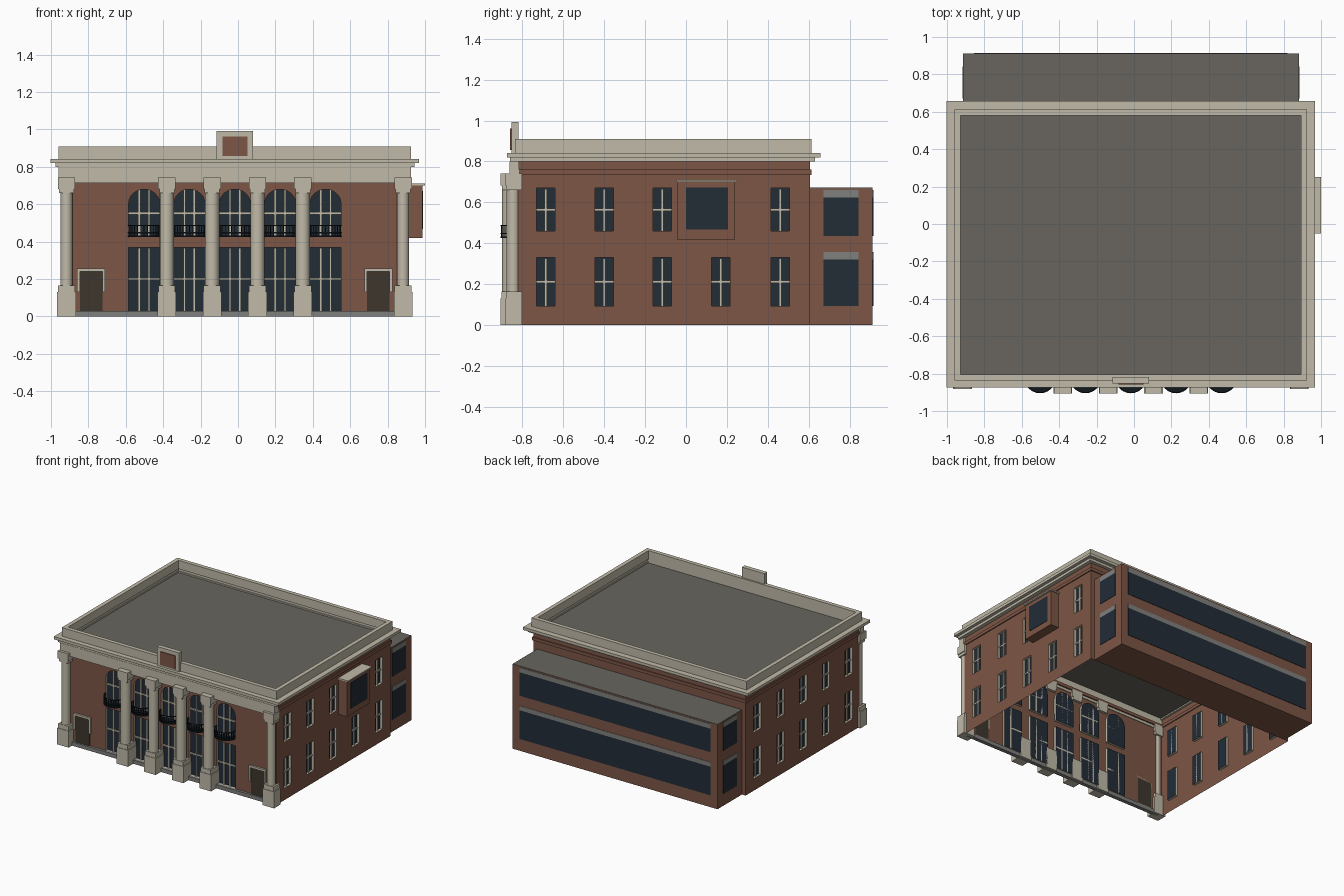
import bpy, bmesh
from math import sin, cos, pi
from mathutils import Vector, Matrix

if "Cube" in bpy.data.objects:
    bpy.data.objects.remove(bpy.data.objects["Cube"])


def material(name, *rgb):
    m = bpy.data.materials.new(name)
    m.use_nodes = True
    m.diffuse_color = (*rgb, 1)
    m.node_tree.nodes["Principled BSDF"].inputs["Base Color"].default_value = (*rgb, 1)
    return m


BRICK = material("brick", .205, .093, .061)
CREAM = material("cream stone", .527, .491, .392)
ROOF = material("roof grey", .138, .13, .112)
GLASS = material("dark glass", .016, .025, .037)
DOOR = material("dark door", .048, .037, .025)
GREY = material("plain grey", .216, .216, .21)
IRON = material("black iron", .006, .009, .013)

CX, HALF = -.017, .93           # building axis and half width
FRONT, BACK, TOP = -.82, .605, .81


class Part:
    """Collects simple shapes into one object."""
    def __init__(self, name, mat):
        self.name, self.mat, self.bm = name, mat, bmesh.new()

    def box(self, x0, x1, y0, y1, z0, z1):
        size = Matrix.Diagonal((abs(x1 - x0), abs(y1 - y0), abs(z1 - z0), 1))
        mid = Matrix.Translation(((x0 + x1) / 2, (y0 + y1) / 2, (z0 + z1) / 2))
        bmesh.ops.create_cube(self.bm, size=1, matrix=mid @ size)

    def poly(self, pts, facing):
        f = self.bm.faces.new([self.bm.verts.new(p) for p in pts])
        f.normal_update()
        if f.normal.dot(Vector(facing)) < 0:
            f.normal_flip()

    def prism(self, pts, z0, z1, caps=True, smooth=False):
        lo = [self.bm.verts.new((x, y, z0)) for x, y in pts]
        hi = [self.bm.verts.new((x, y, z1)) for x, y in pts]
        for i in range(len(pts)):
            f = self.bm.faces.new((lo[i - 1], lo[i], hi[i], hi[i - 1]))
            f.smooth = smooth
        if caps:
            self.bm.faces.new(hi)
            self.bm.faces.new(lo[::-1])

    def ring(self, half, y0, y1, z0, z1, t):
        loops = []
        for z, s in ((z0, 0), (z1, 0), (z1, t), (z0, t)):
            h = half - s
            loops.append([self.bm.verts.new((CX + x, y, z)) for x, y in
                          ((-h, y0 + s), (h, y0 + s), (h, y1 - s), (-h, y1 - s))])
        for k in range(4):
            a, b = loops[k], loops[(k + 1) % 4]
            for i in range(4):
                j = (i + 1) % 4
                self.bm.faces.new((a[i], a[j], b[j], b[i]))

    def done(self):
        mesh = bpy.data.meshes.new(self.name)
        self.bm.to_mesh(mesh)
        self.bm.free()
        mesh.materials.append(self.mat)
        bpy.context.collection.objects.link(bpy.data.objects.new(self.name, mesh))


# Wall coordinates: u along the wall, d inward depth, z up
SIDES = {
    "front": (lambda u, d, z: (CX + u, FRONT + d, z), (0, -1, 0)),
    "right": (lambda u, d, z: (CX - HALF + d, u, z), (-1, 0, 0)),
    "left": (lambda u, d, z: (CX + HALF - d, u, z), (1, 0, 0)),
}
DEPTH = .02


def rect(u, w, z0, z1):
    return [(u - w, z0), (u + w, z0), (u + w, z1), (u - w, z1)]


def arch(u, w, z0, spring, rise):
    return [(u - w, z0), (u + w, z0)] + [
        (u + w * cos(pi * i / 12), spring + rise * sin(pi * i / 12)) for i in range(13)]


def bar(part, place, u0, u1, z0, z1, d0=.01, d1=DEPTH):
    a, b = place(u0, d0, z0), place(u1, d1, z1)
    part.box(a[0], b[0], a[1], b[1], a[2], b[2])


def build_wall(side, u0, u1, openings, mullions):
    place, out = SIDES[side]
    wall = Part(side + "_wall", BRICK)
    glass = Part(side + "_window_glass", GLASS)
    frame = Part(side + "_window_frames", CREAM)
    boxes = []
    for o in openings:
        us, zs = [p[0] for p in o], [p[1] for p in o]
        a, b, c, d = min(us), max(us), min(zs), max(zs)
        boxes.append((a, b, c, d))
        mid = (a + b) / 2
        # Pane, reveals and glazing bars
        glass.poly([place(u, DEPTH, z) for u, z in o], out)
        for i, q in enumerate(o):
            p = o[i - 1]
            if (Vector(p) - Vector(q)).length < 1e-5:
                continue
            ends = [place(*s) for s in ((p[0], 0, p[1]), (q[0], 0, q[1]),
                                        (q[0], DEPTH, q[1]), (p[0], DEPTH, p[1]))]
            frame.poly(ends, Vector(place(mid, 0, (c + d) / 2)) - Vector(ends[0]))
        for m in mullions:
            bar(frame, place, mid + m - .006, mid + m + .006, c, d - .005)
        zm = (c + d) / 2
        bar(frame, place, a, b, zm - .006, zm + .006, .011)
        # Brick above an arch
        if len(o) > 4:
            arc = o[2:]
            for corner, run in ((b, arc[:7]), (a, arc[6:])):
                wall.poly([place(u, 0, z) for u, z in [(corner, d)] + run], out)
    # Wall cells around the openings
    us = sorted({round(v, 4) for x in boxes for v in x[:2]} | {u0, u1})
    zs = sorted({round(v, 4) for x in boxes for v in x[2:]} | {0, TOP})
    for a, b in zip(us, us[1:]):
        for c, d in zip(zs, zs[1:]):
            u, z = (a + b) / 2, (c + d) / 2
            if not any(x[0] < u < x[1] and x[2] < z < x[3] for x in boxes):
                wall.poly([place(a, 0, c), place(b, 0, c), place(b, 0, d), place(a, 0, d)], out)
    for p in (wall, glass, frame):
        p.done()


# Main walls and their windows
BAYS = [.2425 * i for i in range(-2, 3)]
front_openings = [rect(u, .0825, .03, .37) for u in BAYS]
front_openings += [arch(u, .0825, .425, .605, .075) for u in BAYS]
build_wall("front", -HALF, HALF, front_openings, (-.026, .026))
rows = [-.685, -.4, -.115, .17, .46]
lower = [rect(y, .045, .095, .33) for y in rows]
upper = [rect(y, .045, .46, .67) for y in rows]
build_wall("right", FRONT, BACK, lower + upper, (0,))
build_wall("left", FRONT, BACK, lower + upper[:3] + upper[4:], (0,))
p = Part("back_wall", BRICK)
p.poly([(CX + s * HALF, BACK, z) for s, z in ((-1, 0), (1, 0), (1, TOP), (-1, TOP))], (0, 1, 0))
p.done()
p = Part("brick_bands", BRICK)
p.ring(HALF + .008, FRONT, BACK + .008, .735, .76, .015)
p.done()

# Roof, cornice and parapet
p = Part("main_roof", ROOF)
p.poly([(CX + s * .915, y, TOP) for s, y in ((-1, -.81), (1, -.81), (1, .59), (-1, .59))], (0, 0, 1))
p.done()
p = Part("cornice", CREAM)
p.ring(.985, -.875, .657, .82, .842, .065)
p.ring(.96, -.86, .63, .8, .82, .045)
p.ring(.942, -.836, .612, .842, .91, .032)
p.box(CX - .942, CX + .942, -.862, FRONT + .005, .715, .8)
p.done()

# Raised panel above the entrance
p = Part("roof_sign_block", CREAM)
p.box(CX - .098, CX + .098, -.852, -.817, .842, .992)
p.done()
p = Part("roof_sign_panel", BRICK)
p.box(CX - .067, CX + .067, -.859, -.851, .857, .962)
p.done()

# Plinth strip
p = Part("front_plinth", GREY)
p.box(CX - .9, CX + .9, FRONT - .02, FRONT + .01, 0, .03)
p.done()

# Columns
blocks, shafts = Part("column_blocks", CREAM), Part("column_shafts", CREAM)
for off, yf, r in ((.1212, -.905, .038), (.3637, -.905, .038), (.9, -.882, .032)):
    for x in (CX - off, CX + off):
        for w, z0, z1, inset in ((.05, 0, .13, 0), (.045, .13, .165, .004),
                                 (.04, .66, .682, .006), (.046, .682, .742, 0)):
            blocks.box(x - w, x + w, yf + inset, -.8, z0, z1)
        yc = yf + .006 + r
        ring = [(x + r * cos(pi * i / 8), yc + r * sin(pi * i / 8)) for i in range(16)]
        shafts.prism(ring, .165, .66, caps=False, smooth=True)
blocks.done()
shafts.done()

# Curved balconies
p = Part("balconies", IRON)
for u in BAYS:
    def arc(r, n=12):
        return [(CX + u - r * cos(pi * i / n), FRONT - r * sin(pi * i / n)) for i in range(n + 1)]
    p.prism(arc(.085), .425, .434)
    for z in (.445, .484):
        p.prism(arc(.085) + arc(.079)[::-1], z, z + .006)
    for x, y in arc(.082, 14):
        p.box(x - .002, x + .002, y - .002, y + .002, .43, .486)
p.done()

# Doors with stone surrounds
doors, trim = Part("side_doors", DOOR), Part("door_surrounds", CREAM)
for x in (CX - .768, CX + .768):
    doors.box(x - .06, x + .06, FRONT - .006, FRONT + .003, .03, .24)
    trim.box(x - .075, x + .075, FRONT - .015, FRONT, .24, .257)
    for s in (-1, 1):
        trim.box(x + s * .06, x + s * .075, FRONT - .015, FRONT, .13, .24)
doors.done()
trim.done()

# Projecting bay on the left wall
p = Part("bay_body", BRICK)
p.box(CX + HALF - .005, .987, -.045, .24, .42, .7)
p.done()
p = Part("bay_cap", CREAM)
p.box(CX + HALF, 1, -.05, .25, .7, .71)
p.done()
p = Part("bay_glass", GLASS)
p.box(.985, .99, 0, .205, .468, .672)
p.done()

# Rear extension with long strip windows
X0, X1, Y1 = CX - .898, CX + .898, .912
p = Part("extension_body", BRICK)
p.box(X0, X1, BACK, Y1, 0, .668)
p.done()
p = Part("extension_roof", ROOF)
p.box(X0, X1, BACK, Y1, .668, .672)
p.done()
panes, heads = Part("extension_glass", GLASS), Part("extension_window_heads", GREY)
for z0, z1, z2 in ((.095, .322, .357), (.437, .623, .66)):
    for part, a, b in ((panes, z0, z1), (heads, z1, z2)):
        part.box(X0 + .06, X1 - .06, Y1 - .002, Y1 + .003, a, b)
        for x, s in ((X0, -1), (X1, 1)):
            part.box(x - s * .002, x + s * .003, .672, .842, a, b)
panes.done()
heads.done()
